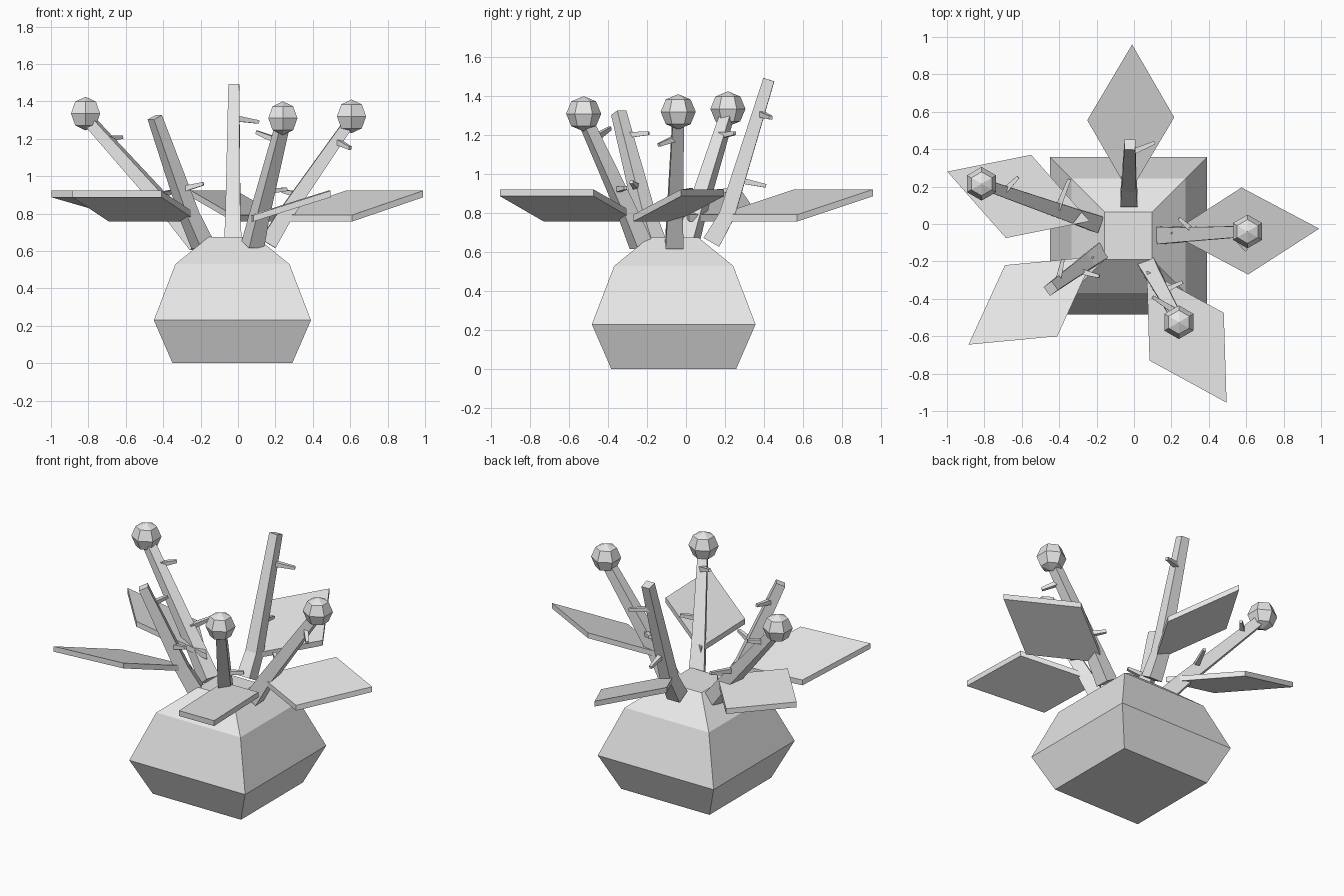
import bpy, bmesh, math
from mathutils import Vector

if "Cube" in bpy.data.objects:
    bpy.data.objects.remove(bpy.data.objects["Cube"])

grey = bpy.data.materials.new("light_grey")
grey.diffuse_color = (0.8, 0.8, 0.8, 1)
grey.use_nodes = True
grey.node_tree.nodes["Principled BSDF"].inputs["Base Color"].default_value = grey.diffuse_color
UP = Vector((0, 0, 1))


def loft(name, rings):
    """Skin closed rings of points, capping both ends."""
    bm = bmesh.new()
    loops = [[bm.verts.new(p) for p in ring] for ring in rings]
    n = len(loops[0])
    for a, b in zip(loops, loops[1:]):
        for i in range(n):
            j = (i + 1) % n
            bm.faces.new((a[i], a[j], b[j], b[i]))
    bm.faces.new(loops[0][::-1])
    bm.faces.new(loops[-1])
    bmesh.ops.remove_doubles(bm, verts=bm.verts, dist=0.0005)
    bmesh.ops.recalc_face_normals(bm, faces=bm.faces)
    me = bpy.data.meshes.new(name)
    bm.to_mesh(me)
    bm.free()
    me.materials.append(grey)
    ob = bpy.data.objects.new(name, me)
    bpy.context.collection.objects.link(ob)
    return ob


def polygon(centre, radius, sides, start):
    c = Vector(centre)
    return [c + Vector((radius * math.cos(start + i * math.tau / sides),
                        radius * math.sin(start + i * math.tau / sides), 0))
            for i in range(sides)]


def bar(name, path, widths):
    """Tapered square bar along a path."""
    pts = [Vector(p) for p in path]
    rings = []
    for i, (p, w) in enumerate(zip(pts, widths)):
        d = (pts[min(i + 1, len(pts) - 1)] - pts[max(i - 1, 0)]).normalized()
        s = d.cross(UP).normalized() * w / 2
        t = s.cross(d)
        rings.append([p + s + t, p - s + t, p - s - t, p + s - t])
    return loft(name, rings)


# Squat square pot: (height, half width)
loft("pot", [polygon((-0.03, -0.063, z), h * math.sqrt(2), 4, math.pi / 4)
             for z, h in ((0, 0.32), (0.23, 0.42), (0.53, 0.305), (0.675, 0.127))])

# Stems: base, bend, tip
stems = [
    [(0.16, -0.06, 0.64), (0.25, -0.057, 0.79), (0.59, -0.04, 1.28)],
    [(-0.027, 0.13, 0.65), (-0.027, 0.21, 0.79), (-0.022, 0.425, 1.485)],
    [(-0.21, 0.005, 0.635), (-0.34, 0.05, 0.79), (-0.79, 0.207, 1.29)],
    [(-0.19, -0.16, 0.635), (-0.26, -0.21, 0.79), (-0.445, -0.345, 1.315)],
    [(0.08, -0.23, 0.635), (0.115, -0.295, 0.79), (0.235, -0.51, 1.26)],
]
for i, path in enumerate(stems):
    bar(f"stem_{i + 1}", path, (0.092, 0.08, 0.058))

# Tilted diamond leaves: tip, left corner, right corner (plan view);
# tip and left corner are high, inner and right corners low
leaves = [
    [(0.99, -0.025), (0.575, 0.195), (0.61, -0.27)],
    [(-0.01, 0.96), (-0.25, 0.555), (0.215, 0.57)],
    [(-0.998, 0.28), (-0.685, -0.075), (-0.55, 0.37)],
    [(-0.885, -0.645), (-0.41, -0.6), (-0.69, -0.22)],
    [(0.495, -0.955), (0.48, -0.475), (0.083, -0.73)],
]
for i, corners in enumerate(leaves):
    tip, left, right = [Vector((x, y, z)) for (x, y), z in zip(corners, (0.905, 0.905, 0.775))]
    top = [tip, left, left + right - tip, right]
    off = UP * 0.0175
    loft(f"leaf_{i + 1}", [[p - off for p in top], [p + off for p in top]])

# Faceted buds on three of the stems
for i, (x, y, z) in enumerate([(0.607, -0.04, 1.32), (-0.815, 0.215, 1.335), (0.24, -0.525, 1.31)]):
    r = 0.09
    loft(f"bud_{i + 1}", [polygon((x, y, z + r * math.sin(a)), r * math.cos(a), 6, math.pi / 2)
                          for a in (k * math.pi / 4 for k in range(-2, 3))])

# Small thorns: root, tip
thorns = [
    [(0.52, -0.04, 1.19), (0.6, -0.14, 1.15)],
    [(0.33, -0.05, 0.9), (0.24, 0.03, 0.92)],
    [(-0.02, 0.38, 1.31), (0.11, 0.435, 1.29)],
    [(-0.02, 0.27, 0.97), (-0.03, 0.41, 0.94)],
    [(-0.69, 0.18, 1.2), (-0.62, 0.25, 1.21)],
    [(-0.41, 0.08, 0.9), (-0.345, 0.24, 0.92)],
    [(-0.3, -0.25, 0.93), (-0.185, -0.28, 0.96)],
    [(-0.41, -0.32, 1.2), (-0.38, -0.19, 1.21)],
    [(0.21, -0.46, 1.19), (0.1, -0.39, 1.235)],
    [(0.15, -0.36, 0.92), (0.26, -0.31, 0.93)],
]
for i, path in enumerate(thorns):
    bar(f"thorn_{i + 1}", path, (0.032, 0.018))
